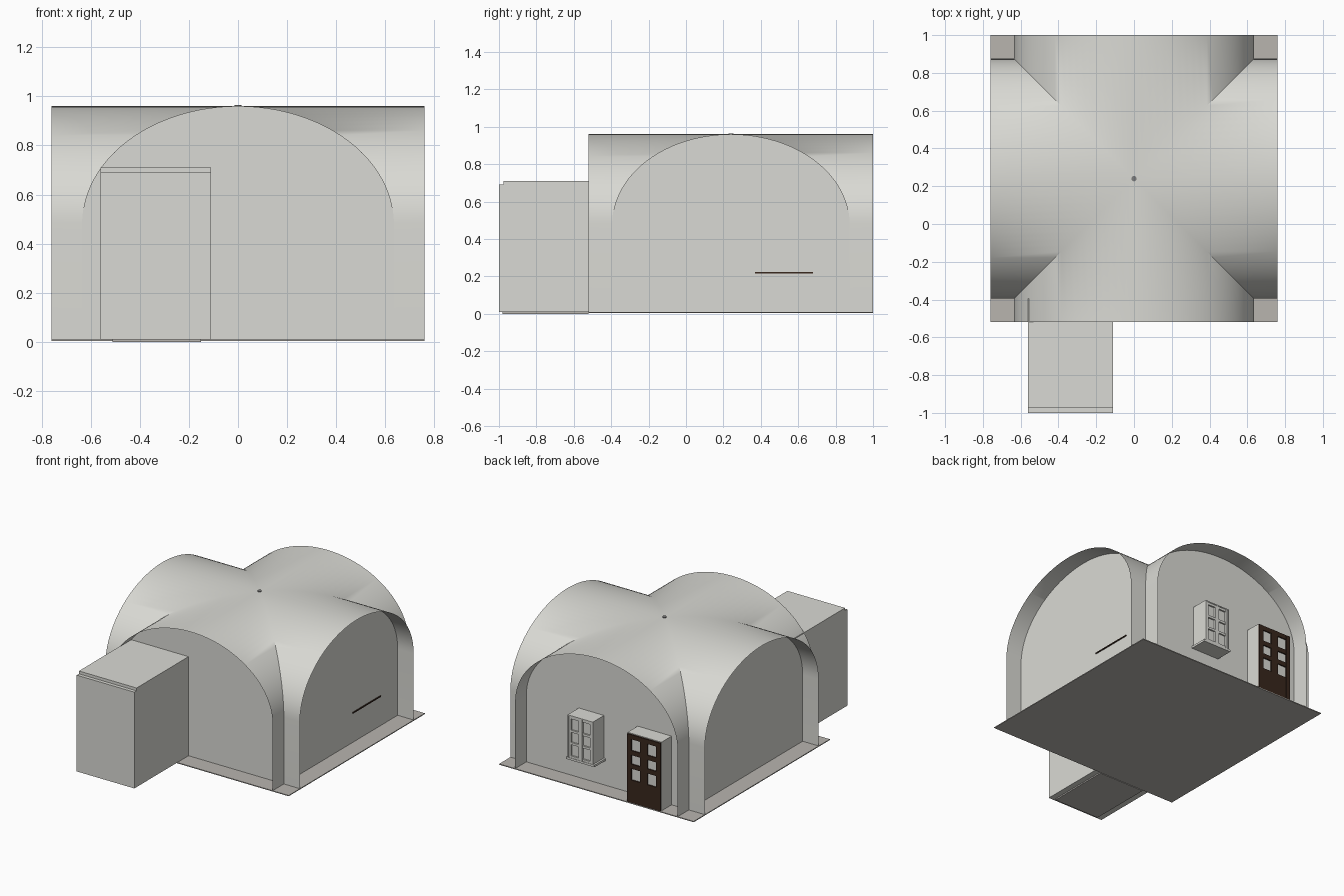
import bpy, bmesh, math
from mathutils import Matrix, Vector

if "Cube" in bpy.data.objects:
    bpy.data.objects.remove(bpy.data.objects["Cube"])

CY = 0.24        # centre of the vaulted room in y
R = 0.635        # half width of the room
E = 0.76         # reach of the vault arms
Z0, SPRING, TOP = 0.01, 0.48, 0.96


def material(name, rgb):
    m = bpy.data.materials.new(name)
    m.diffuse_color = (*rgb, 1)
    m.use_nodes = True
    m.node_tree.nodes["Principled BSDF"].inputs["Base Color"].default_value = m.diffuse_color
    return m


PLASTER = material("pale plaster", (0.70, 0.70, 0.66))
FLOOR = material("taupe floor", (0.48, 0.46, 0.43))
WOOD = material("dark wood", (0.04, 0.02, 0.012))
METAL = material("grey metal", (0.2, 0.2, 0.2))


def finish(bm, name, mat, smooth=False, fix=True):
    bmesh.ops.remove_doubles(bm, verts=bm.verts, dist=1e-5)
    if fix:
        bmesh.ops.recalc_face_normals(bm, faces=bm.faces)
    me = bpy.data.meshes.new(name)
    bm.to_mesh(me)
    bm.free()
    ob = bpy.data.objects.new(name, me)
    bpy.context.collection.objects.link(ob)
    me.materials.append(mat)
    if smooth:
        bpy.ops.object.select_all(action='DESELECT')
        ob.select_set(True)
        bpy.context.view_layer.objects.active = ob
        bpy.ops.object.shade_smooth_by_angle(angle=math.radians(42))
    return ob


def add_box(bm, x0, x1, y0, y1, z0, z1):
    size = Vector((x1 - x0, y1 - y0, z1 - z0))
    mid = Vector((x0 + x1, y0 + y1, z0 + z1)) / 2
    bmesh.ops.create_cube(bm, size=1, matrix=Matrix.Translation(mid) @ Matrix.Diagonal((*size, 1)))


def boxes(name, mat, *dims):
    bm = bmesh.new()
    for d in dims:
        add_box(bm, *d)
    return finish(bm, name, mat)


# Arch profile: straight legs and a half ellipse
N = 48
arch = [(-R, Z0)]
for i in range(N + 1):
    a = math.pi * (1 - i / N)
    arch.append((R * math.cos(a), SPRING + (TOP - SPRING) * math.sin(a)))
arch.append((R, Z0))


def turned(k):
    return Matrix.Translation((0, CY, 0)) @ Matrix.Rotation(k * math.pi / 2, 4, 'Z')


# Crossing barrel vaults: one arm running out from the groins, turned four times
bm = bmesh.new()
for k in range(4):
    M = turned(k)
    rows = [(bm.verts.new(M @ Vector((x, -abs(x), z))), bm.verts.new(M @ Vector((x, -E, z))))
            for x, z in arch]
    for (a, b), (c, d) in zip(rows, rows[1:]):
        loop = [a, b, d, c]
        if (a.co - c.co).length > 1e-6:
            bm.faces.new(loop)
finish(bm, "groin_vault", PLASTER, smooth=True)

# Recessed walls under each arch
bm = bmesh.new()
for k in range(4):
    M = turned(k)
    pts = [arch[0]] + arch[1:-1] + [arch[-1]]
    f = bm.faces.new([bm.verts.new(M @ Vector((x, -R, z))) for x, z in reversed(pts)])
    f.normal_update()
    if f.normal.dot(f.calc_center_median() - Vector((0, CY, 0.4))) < 0:
        f.normal_flip()
finish(bm, "end_walls", PLASTER, fix=False)

# Floor slabs
boxes("floor", FLOOR, (-E, E, CY - E, CY + E, 0.004, Z0))
boxes("annex_floor", FLOOR, (-0.51, -0.15, -0.98, -0.52, 0.0, 0.009))

# Annex with a stepped front edge
bm = bmesh.new()
side = [(-1, Z0), (-1, 0.69), (-0.975, 0.69), (-0.975, 0.71), (CY - R, 0.71), (CY - R, Z0)]
face = bm.faces.new([bm.verts.new((-0.56, y, z)) for y, z in side])
ext = bmesh.ops.extrude_face_region(bm, geom=[face])
bmesh.ops.translate(bm, vec=(0.45, 0, 0), verts=[v for v in ext["geom"] if isinstance(v, bmesh.types.BMVert)])
finish(bm, "annex", PLASTER)

# Shelf edge on the right wall
boxes("shelf_edge", WOOD, (R - 0.01, R + 0.006, 0.37, 0.68, 0.216, 0.224))

# Lamp mount on the crown
bm = bmesh.new()
bmesh.ops.create_cone(bm, cap_ends=True, segments=16, radius1=0.014, radius2=0.014, depth=0.008,
                      matrix=Matrix.Translation((0, CY, TOP)))
finish(bm, "lamp_mount", METAL)

YW, YF = CY + R, CY + E   # back wall plane and outer plane of the openings


def glazed(name, mat, x0, x1, z0, z1, sill, bar):
    """Two leaves with three panes each, standing above a solid panel up to sill."""
    mid = (x0 + x1) / 2
    y0 = YF - 0.014
    parts = [(x, x + bar, y0, YF - 0.002, z0, z1) for x in (x0, x1 - bar)]
    parts.append((mid - bar * 0.9, mid + bar * 0.9, y0, YF - 0.002, z0, z1))
    parts.append((x0, x1, y0, YF - 0.003, z0, sill))
    step = (z1 - bar - sill) / 3
    for i in range(1, 4):
        parts.append((x0, x1, y0, YF - 0.003, sill + step * i - (bar / 2 if i < 3 else 0),
                      sill + step * i + (bar / 2 if i < 3 else bar)))
    boxes(name, mat, *parts)


# Window: projecting reveal, glazing bars and sill
boxes("window_reveal", PLASTER, (0.028, 0.225, YW, YF - 0.014, 0.20, 0.50),
      (0.028, 0.036, YW, YF, 0.20, 0.50), (0.217, 0.225, YW, YF, 0.20, 0.50),
      (0.028, 0.225, YW, YF, 0.492, 0.50))
boxes("window_sill", PLASTER, (0.015, 0.238, YW, YF, 0.185, 0.20))
glazed("window_frame", PLASTER, 0.036, 0.217, 0.20, 0.492, 0.215, 0.016)

# Door: projecting reveal and dark glazed leaves
boxes("door_reveal", PLASTER, (-0.50, -0.235, YW, YF - 0.012, Z0, 0.495))
glazed("door_leaves", WOOD, -0.498, -0.237, Z0, 0.49, 0.17, 0.032)
